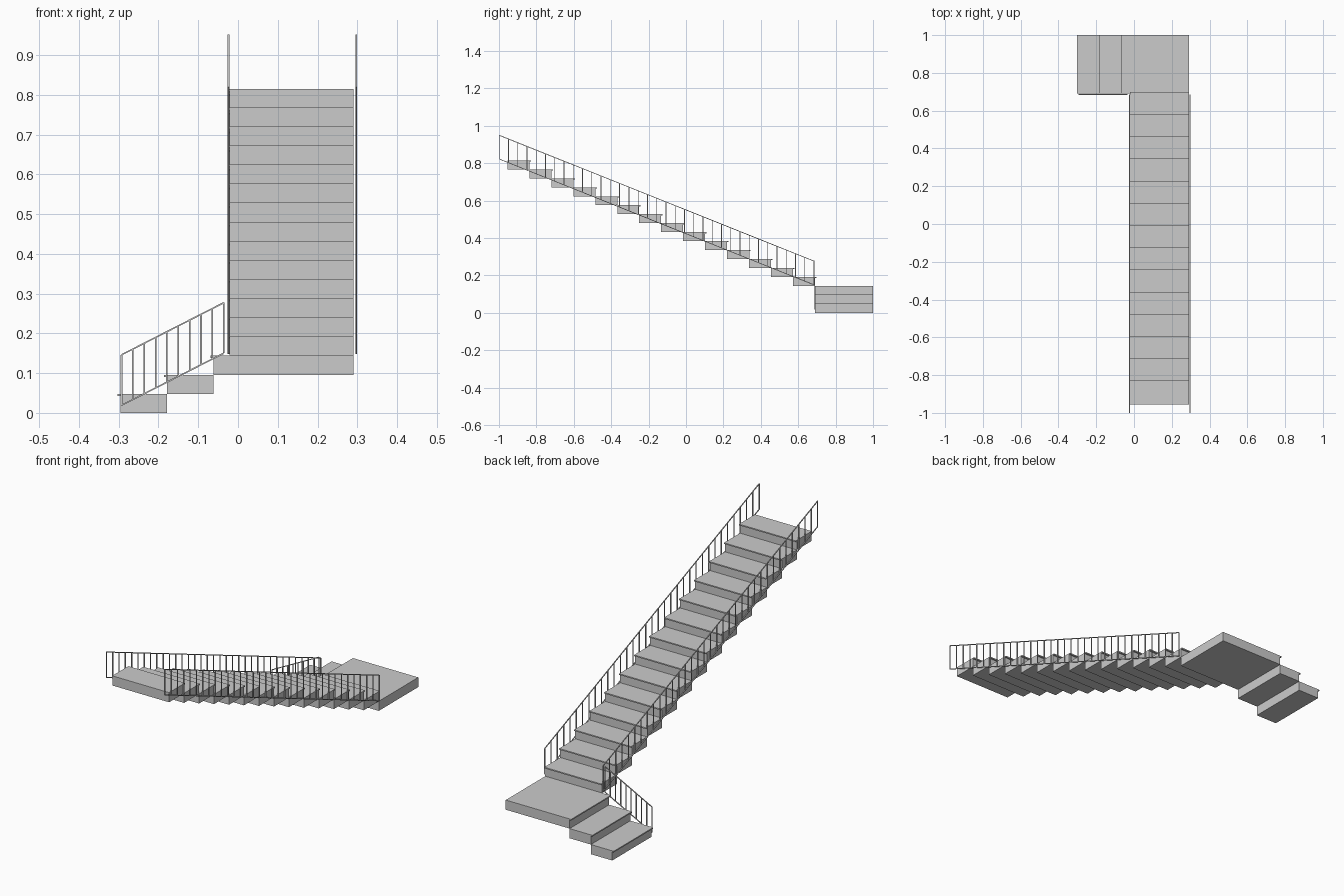
import bpy, bmesh
from mathutils import Vector

if "Cube" in bpy.data.objects:
    bpy.data.objects.remove(bpy.data.objects["Cube"])

RISE, RUN, NOSE, LIP = 0.04794, 0.1175, 0.008, 0.006
T = 0.004  # railing bar thickness


def hull_box(bm, bottom, top):
    """Closed six-sided solid from two matching quads."""
    v = [bm.verts.new(p) for p in bottom + top]
    for f in ((3, 2, 1, 0), (4, 5, 6, 7), (0, 1, 5, 4), (1, 2, 6, 5), (2, 3, 7, 6), (3, 0, 4, 7)):
        bm.faces.new([v[i] for i in f])


def box(bm, x0, x1, y0, y1, z0, z1):
    quad = lambda z: [(x0, y0, z), (x1, y0, z), (x1, y1, z), (x0, y1, z)]
    hull_box(bm, quad(z0), quad(z1))


def beam(bm, p, q, side):
    """Sloped bar with plumb-cut ends."""
    s, u = side * T / 2, Vector((0, 0, T / 2))
    ring = lambda c: [c - s - u, c + s - u, c + s + u, c - s + u]
    hull_box(bm, ring(p), ring(q))


def finish(bm, name):
    bmesh.ops.recalc_face_normals(bm, faces=bm.faces)
    me = bpy.data.meshes.new(name)
    bm.to_mesh(me)
    bm.free()
    ob = bpy.data.objects.new(name, me)
    bpy.context.collection.objects.link(ob)
    return ob


def railing(name, start, end, height, count, side):
    bm = bmesh.new()
    a, b, up = Vector(start), Vector(end), Vector((0, 0, height))
    beam(bm, a, b, side)
    beam(bm, a + up, b + up, side)
    for i in range(count + 1):
        c = a.lerp(b, i / count)
        box(bm, c.x - T / 2, c.x + T / 2, c.y - T / 2, c.y + T / 2, c.z, c.z + height)
    finish(bm, name)


# lower flight: two steps and the landing, climbing toward +x
for i, (x0, x1, name) in enumerate([(-0.295, -0.178, "lower_step_1"),
                                    (-0.178, -0.061, "lower_step_2"),
                                    (-0.061, 0.29, "landing")]):
    bm = bmesh.new()
    z0, z1 = i * RISE, (i + 1) * RISE
    box(bm, x0, x1, 0.69, 1.0, z0, z1 - LIP)
    box(bm, x0 - NOSE, x1, 0.69, 1.0, z1 - LIP, z1)
    finish(bm, name)

# main flight: fourteen steps climbing toward -y
for i in range(14):
    bm = bmesh.new()
    y1, z0 = 0.69 - i * RUN, (i + 3) * RISE
    y0, z1 = y1 - RUN, z0 + RISE
    box(bm, -0.022, 0.29, y0, y1, z0, z1 - LIP)
    box(bm, -0.022, 0.29, y0, y1 + NOSE, z1 - LIP, z1)
    finish(bm, f"main_step_{i + 1}")

# railings
for name, x in (("left_railing", -0.024), ("right_railing", 0.297)):
    railing(name, (x, 0.684, 0.15), (x, -0.998, 0.822), 0.127, 34, Vector((1, 0, 0)))
railing("lower_railing", (-0.293, 0.686, 0.019), (-0.036, 0.686, 0.15), 0.127, 9, Vector((0, 1, 0)))
